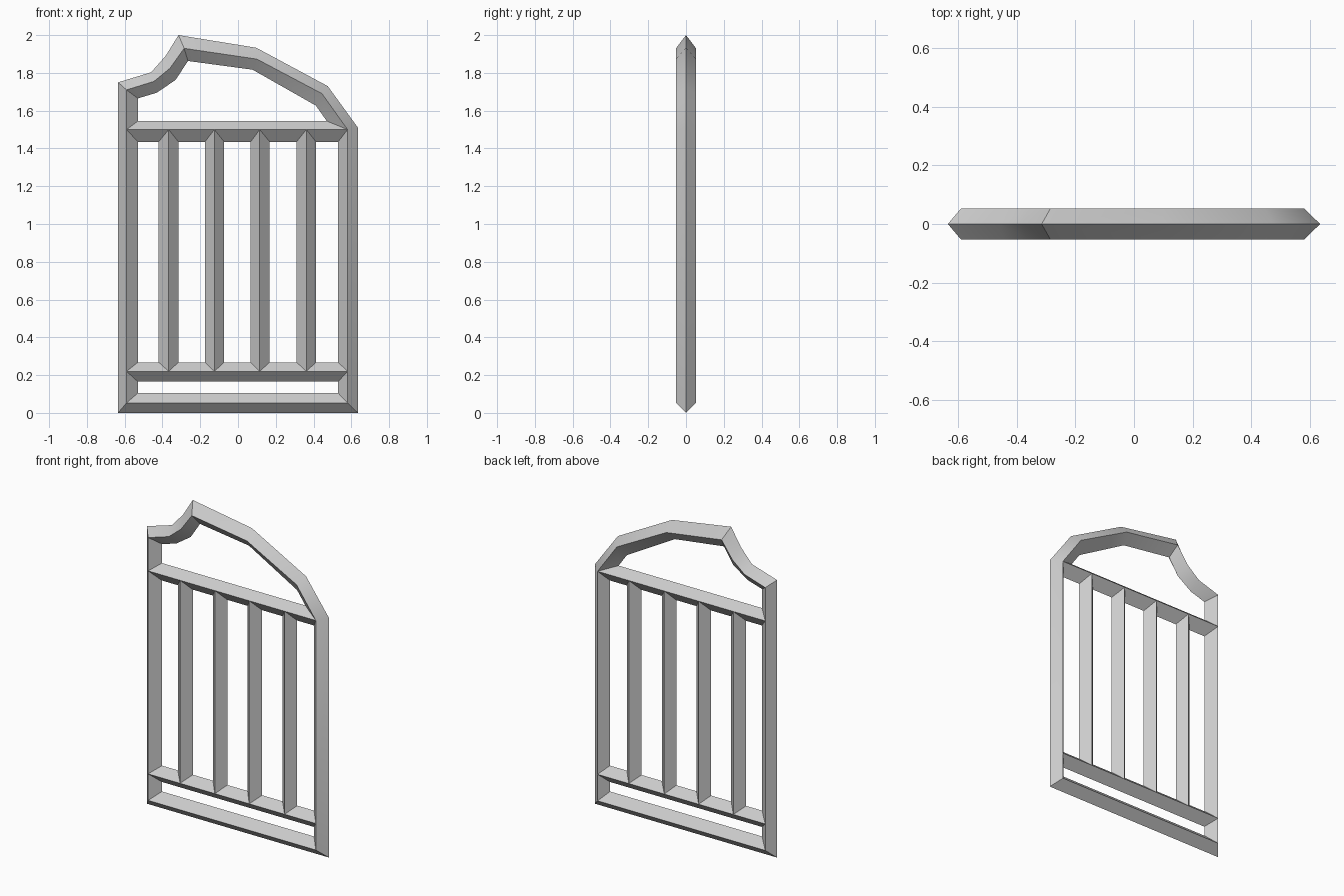
import bpy, bmesh

if "Cube" in bpy.data.objects:
    bpy.data.objects.remove(bpy.data.objects["Cube"])

RIDGE = 0.053          # half thickness at the bevel ridges
LOW, HIGH = 0.22, 1.50  # ridge heights of the two cross rails

bm = bmesh.new()


def band(a, ya, b, yb):
    """Bevelled ring between two matching xz loops, on both front and back."""
    for side in (-1, 1):
        va = [bm.verts.new((x, side * ya, z)) for x, z in a]
        vb = [bm.verts.new((x, side * yb, z)) for x, z in b]
        for i in range(len(a)):
            j = (i + 1) % len(a)
            f = bm.faces.new((va[i], va[j], vb[j], vb[i]))
            f.normal_update()
            if f.normal.y * side < 0:
                f.normal_flip()


def rect(x0, x1, z0, z1):
    return [(x0, z0), (x0, z1), (x1, z1), (x1, z0)]


# Outer rim: silhouette edge up to the ridge
arch_ridge = [(-0.59, 1.71), (-0.445, 1.755), (-0.36, 1.825), (-0.285, 1.93),
              (0.10, 1.873), (0.445, 1.69), (0.58, HIGH)]
outer = [(-0.635, 0), (-0.635, 1.75), (-0.46, 1.803), (-0.383, 1.89),
         (-0.315, 2.0), (0.097, 1.933), (0.475, 1.73), (0.635, 1.51), (0.635, 0)]
band(outer, 0, [(-0.59, 0.053)] + arch_ridge + [(0.58, 0.053)], RIDGE)

# Arched opening
arch_hole = [(-0.53, 1.545), (-0.53, 1.665), (-0.43, 1.695), (-0.33, 1.763),
             (-0.265, 1.863), (0.077, 1.817), (0.412, 1.627), (0.47, 1.545)]
band([(-0.59, HIGH)] + arch_ridge, RIDGE, arch_hole, 0)

# Five tall slots between the upright bars
ridges = [-0.59, -0.367, -0.125, 0.115, 0.362, 0.58]
holes = [(-0.53, -0.42), (-0.315, -0.175), (-0.073, 0.067), (0.168, 0.31), (0.413, 0.53)]
for r0, r1, (h0, h1) in zip(ridges, ridges[1:], holes):
    band(rect(r0, r1, LOW, HIGH), RIDGE, rect(h0, h1, 0.268, 1.435), 0)

# Low slot above the bottom rail
band(rect(-0.59, 0.58, 0.053, LOW), RIDGE, rect(-0.53, 0.53, 0.105, 0.165), 0)

bmesh.ops.remove_doubles(bm, verts=bm.verts, dist=0.0005)
mesh = bpy.data.meshes.new("gate")
bm.to_mesh(mesh)
bm.free()
gate = bpy.data.objects.new("gate", mesh)
bpy.context.collection.objects.link(gate)
bpy.context.view_layer.objects.active = gate
gate.select_set(True)
bpy.ops.object.shade_smooth_by_angle(angle=0.6)
